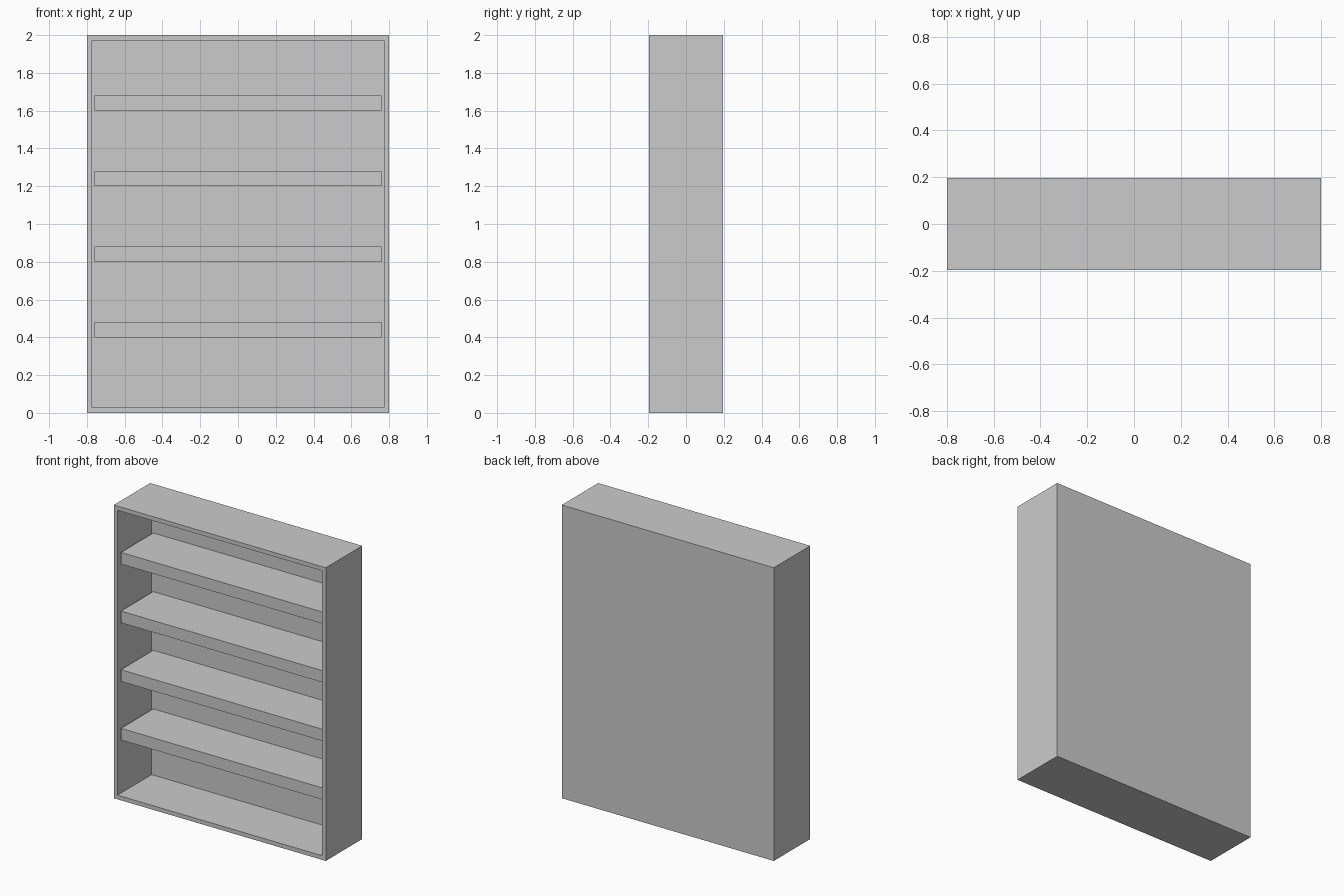
import bpy, bmesh
from mathutils import Vector

if "Cube" in bpy.data.objects:
    bpy.data.objects.remove(bpy.data.objects["Cube"])

W, D, H = 1.6, 0.392, 2.0
WALL, BACK, RECESS = 0.04, 0.025, 0.02
SHELF_T = 0.08


def box(bm, x0, x1, y0, y1, z0, z1):
    bmesh.ops.create_cube(bm, size=1)
    for v in bm.verts:
        v.co = Vector((x1 if v.co.x > 0 else x0,
                       y1 if v.co.y > 0 else y0,
                       z1 if v.co.z > 0 else z0))


def finish(name, bm):
    bm.normal_update()
    mesh = bpy.data.meshes.new(name)
    bm.to_mesh(mesh)
    bm.free()
    ob = bpy.data.objects.new(name, mesh)
    bpy.context.collection.objects.link(ob)


# Case: a box whose front is inset and pushed in to the back panel
bm = bmesh.new()
box(bm, -W / 2, W / 2, -D / 2, D / 2, 0, H)
bm.normal_update()
front = min(bm.faces, key=lambda f: f.calc_center_median().y)
bmesh.ops.inset_region(bm, faces=[front], thickness=WALL)
inner = bmesh.ops.extrude_discrete_faces(bm, faces=[front])["faces"][0]
bmesh.ops.translate(bm, verts=inner.verts, vec=(0, D - BACK, 0))
finish("case", bm)

# Shelves: set slightly behind the front edge
for i in range(1, 5):
    bm = bmesh.new()
    z = 0.4 * i
    box(bm, -W / 2 + WALL, W / 2 - WALL, -D / 2 + RECESS, D / 2 - BACK, z, z + SHELF_T)
    finish(f"shelf_{i}", bm)
